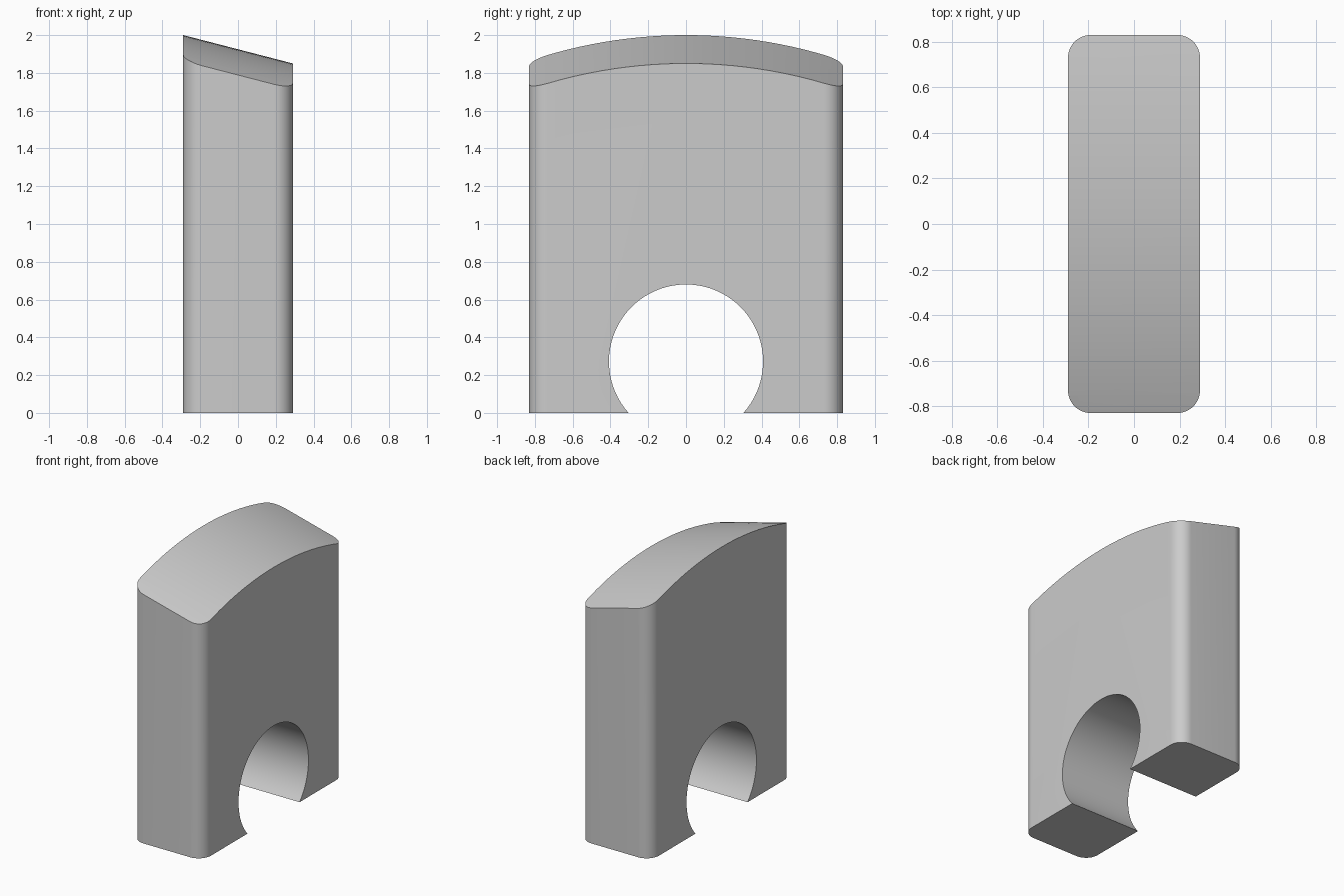
import bpy, bmesh
from math import sin, cos, pi, sqrt, asin, radians
from mathutils import Vector

if "Cube" in bpy.data.objects:
    bpy.data.objects.remove(bpy.data.objects["Cube"], do_unlink=True)

HALF_X, HALF_Y, CORNER = 0.29, 0.83, 0.10
SLOPE = -0.15 / (2 * HALF_X)          # top falls towards +x
CROWN_R, CROWN_Z = 2.6, 1.925         # crowned top, height at the centre
HOLE_R, HOLE_Z = 0.408, 0.272         # round opening in the base


def prism(name, bottom, top):
    """Closed solid between two matching point loops."""
    bm = bmesh.new()
    a = [bm.verts.new(p) for p in bottom]
    b = [bm.verts.new(p) for p in top]
    n = len(a)
    bm.faces.new(a)
    bm.faces.new(b)
    for i in range(n):
        j = (i + 1) % n
        bm.faces.new((a[i], a[j], b[j], b[i]))
    bmesh.ops.recalc_face_normals(bm, faces=bm.faces)
    mesh = bpy.data.meshes.new(name)
    bm.to_mesh(mesh)
    bm.free()
    obj = bpy.data.objects.new(name, mesh)
    bpy.context.collection.objects.link(obj)
    return obj


# Rounded rectangle column
plan = []
for k, (sx, sy) in enumerate([(1, 1), (-1, 1), (-1, -1), (1, -1)]):
    for i in range(13):
        t = (k + i / 12) * pi / 2
        plan.append((sx * (HALF_X - CORNER) + CORNER * cos(t),
                     sy * (HALF_Y - CORNER) + CORNER * sin(t)))
block = prism("block", [(x, y, -0.5) for x, y in plan], [(x, y, 2.5) for x, y in plan])

# Side profile: crowned top, straight sides, round opening in the base
wide, steps = 1.0, 32
crown = [wide - 2 * wide * i / steps for i in range(steps + 1)]
start = asin(HOLE_Z / HOLE_R)
sweep = pi + 2 * start
hole = [(-HOLE_R * cos(a), HOLE_Z + HOLE_R * sin(a))
        for a in (-start + sweep * i / 56 for i in range(57))]


def side_profile(x):
    pts = [(x, y, CROWN_Z + SLOPE * x + sqrt(CROWN_R ** 2 - y * y) - CROWN_R) for y in crown]
    pts.append((x, -wide, 0))
    pts += [(x, y, max(z, 0)) for y, z in hole]
    pts.append((x, wide, 0))
    return pts


cutter = prism("side_profile_cutter", side_profile(-0.5), side_profile(0.5))
cutter.hide_render = True

# Keep the part common to both solids
mod = block.modifiers.new("trim", "BOOLEAN")
mod.operation = "INTERSECT"
mod.solver = "EXACT"
mod.object = cutter
bpy.ops.object.select_all(action="DESELECT")
block.select_set(True)
bpy.context.view_layer.objects.active = block
bpy.ops.object.modifier_apply(modifier=mod.name)
bpy.data.objects.remove(cutter, do_unlink=True)

# Plain grey finish
grey = bpy.data.materials.new("plain_grey")
grey.use_nodes = True
colour = (0.6, 0.6, 0.6, 1)
grey.diffuse_color = colour
grey.node_tree.nodes["Principled BSDF"].inputs["Base Color"].default_value = colour
block.data.materials.clear()
block.data.materials.append(grey)
bpy.ops.object.shade_smooth_by_angle(angle=radians(30))
